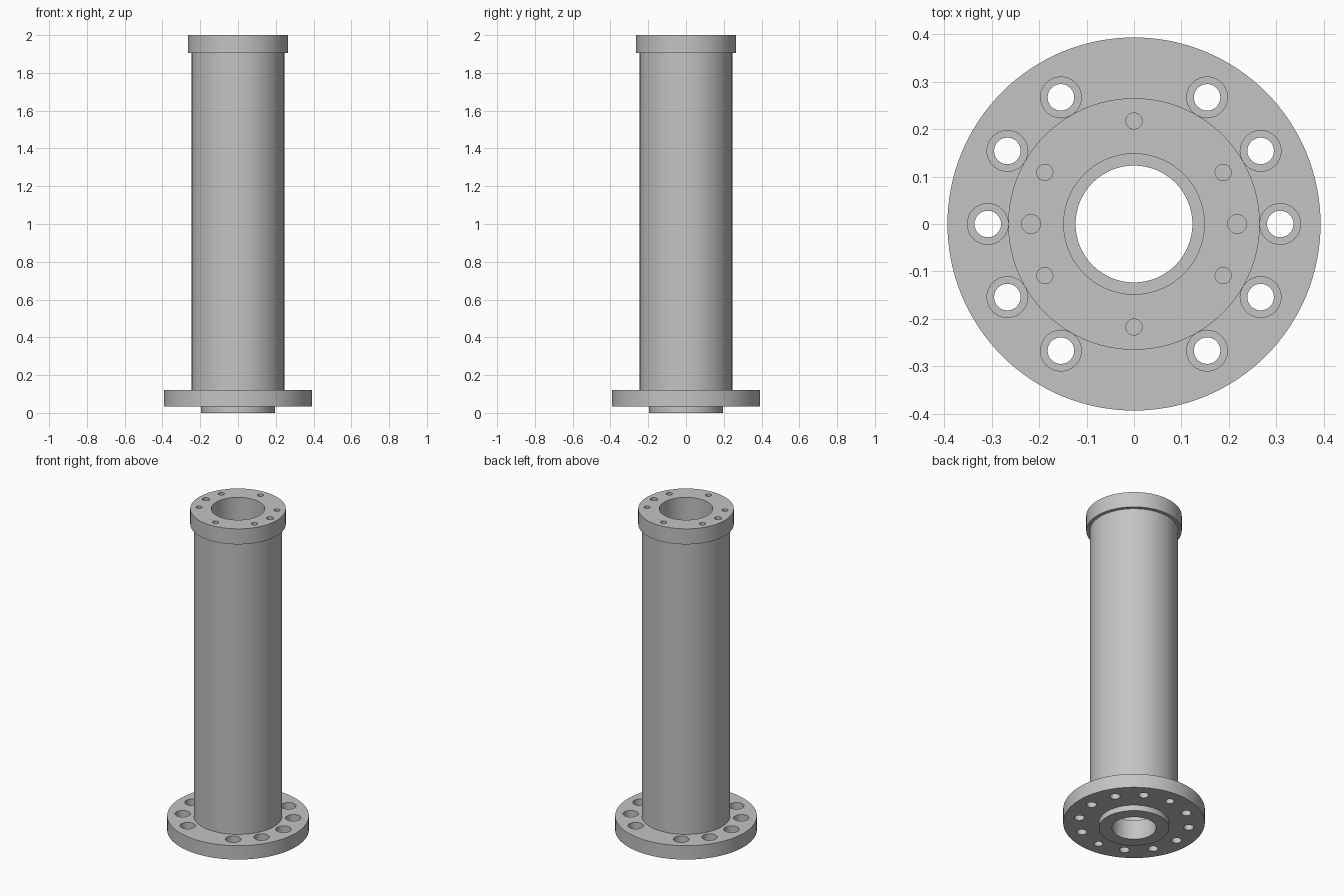
import bpy, bmesh
from math import cos, sin, radians, pi

cube = bpy.data.objects.get("Cube")
if cube:
    bpy.data.objects.remove(cube, do_unlink=True)

# One plain grey for the whole turned part
GREY = (0.55, 0.55, 0.55, 1)
steel = bpy.data.materials.new("grey steel")
steel.use_nodes = True
steel.diffuse_color = GREY
steel.node_tree.nodes["Principled BSDF"].inputs["Base Color"].default_value = GREY

FLANGE_BOTTOM, FLANGE_TOP, COLLAR_BOTTOM, TOP = 0.035, 0.12, 1.905, 2.0
BORE, WIDE_BORE = 0.123, 0.148


def lathe(bm, profile, segments, centre=(0, 0)):
    """Revolve a closed (radius, height) outline about a vertical axis."""
    rings = []
    for i in range(segments):
        a = 2 * pi * i / segments
        rings.append([bm.verts.new((centre[0] + r * cos(a), centre[1] + r * sin(a), z))
                      for r, z in profile])
    new = [v for ring in rings for v in ring]
    n = len(profile)
    for i, ring in enumerate(rings):
        following = rings[(i + 1) % segments]
        for j in range(n):
            k = (j + 1) % n
            if profile[j][0] or profile[k][0]:
                bm.faces.new((ring[j], following[j], following[k], ring[k]))
    bmesh.ops.remove_doubles(bm, verts=new, dist=1e-6)


def make_object(name, bm):
    bmesh.ops.dissolve_degenerate(bm, dist=1e-6, edges=bm.edges[:])
    bmesh.ops.recalc_face_normals(bm, faces=bm.faces[:])
    mesh = bpy.data.meshes.new(name)
    bm.to_mesh(mesh)
    bm.free()
    mesh.materials.append(steel)
    obj = bpy.data.objects.new(name, mesh)
    bpy.context.collection.objects.link(obj)
    return obj


def turned_part(name, profile):
    bm = bmesh.new()
    lathe(bm, profile, 128)
    return make_object(name, bm)


def drill(part, holes):
    """Cut (circle radius, angle, outline) holes out of a part."""
    bm = bmesh.new()
    for ring, angle, outline in holes:
        a = radians(angle)
        lathe(bm, outline, 32, (ring * cos(a), ring * sin(a)))
    cutter = make_object("hole_cutter", bm)
    cutter.hide_render = True
    cut = part.modifiers.new("holes", "BOOLEAN")
    cut.object, cut.operation, cut.solver = cutter, "DIFFERENCE", "EXACT"
    graph = bpy.context.evaluated_depsgraph_get()
    result = bpy.data.meshes.new_from_object(part.evaluated_get(graph))
    part.modifiers.clear()
    part.data = result
    bpy.data.objects.remove(cutter, do_unlink=True)


def plain_hole(radius, low, high):
    return [(0, low), (radius, low), (radius, high), (0, high)]


# Base flange with its locating boss underneath
flange = turned_part("base_flange", [
    (BORE, 0), (0.195, 0), (0.195, FLANGE_BOTTOM), (0.393, FLANGE_BOTTOM),
    (0.393, FLANGE_TOP), (BORE, FLANGE_TOP)])

# Counterbored bolt holes, with blind holes from below at front and back
bolt = [(0, 0.01), (0.028, 0.01), (0.028, 0.075), (0.043, 0.075), (0.043, 0.15), (0, 0.15)]
blind = plain_hole(0.025, 0.01, 0.09)
drill(flange, [(0.308, a, blind if a in (90, 270) else bolt) for a in range(0, 360, 30)])

# Long column
column = turned_part("column_tube", [
    (WIDE_BORE, FLANGE_TOP), (0.245, FLANGE_TOP),
    (0.245, COLLAR_BOTTOM), (WIDE_BORE, COLLAR_BOTTOM)])

# Top collar with six screw holes and two larger dowel holes
collar = turned_part("top_collar", [
    (WIDE_BORE, COLLAR_BOTTOM), (0.265, COLLAR_BOTTOM), (0.265, TOP), (WIDE_BORE, TOP)])
screw, dowel = plain_hole(0.017, 1.93, 2.05), plain_hole(0.02, 1.93, 2.05)
drill(collar, [(0.217, a, dowel if a % 180 == 0 else screw)
               for a in (0, 30, 90, 150, 180, 210, 270, 330)])

# Smooth round walls, crisp rims
bpy.ops.object.select_all(action="DESELECT")
for part in (flange, column, collar):
    part.select_set(True)
bpy.context.view_layer.objects.active = column
bpy.ops.object.shade_smooth_by_angle(angle=radians(30))
